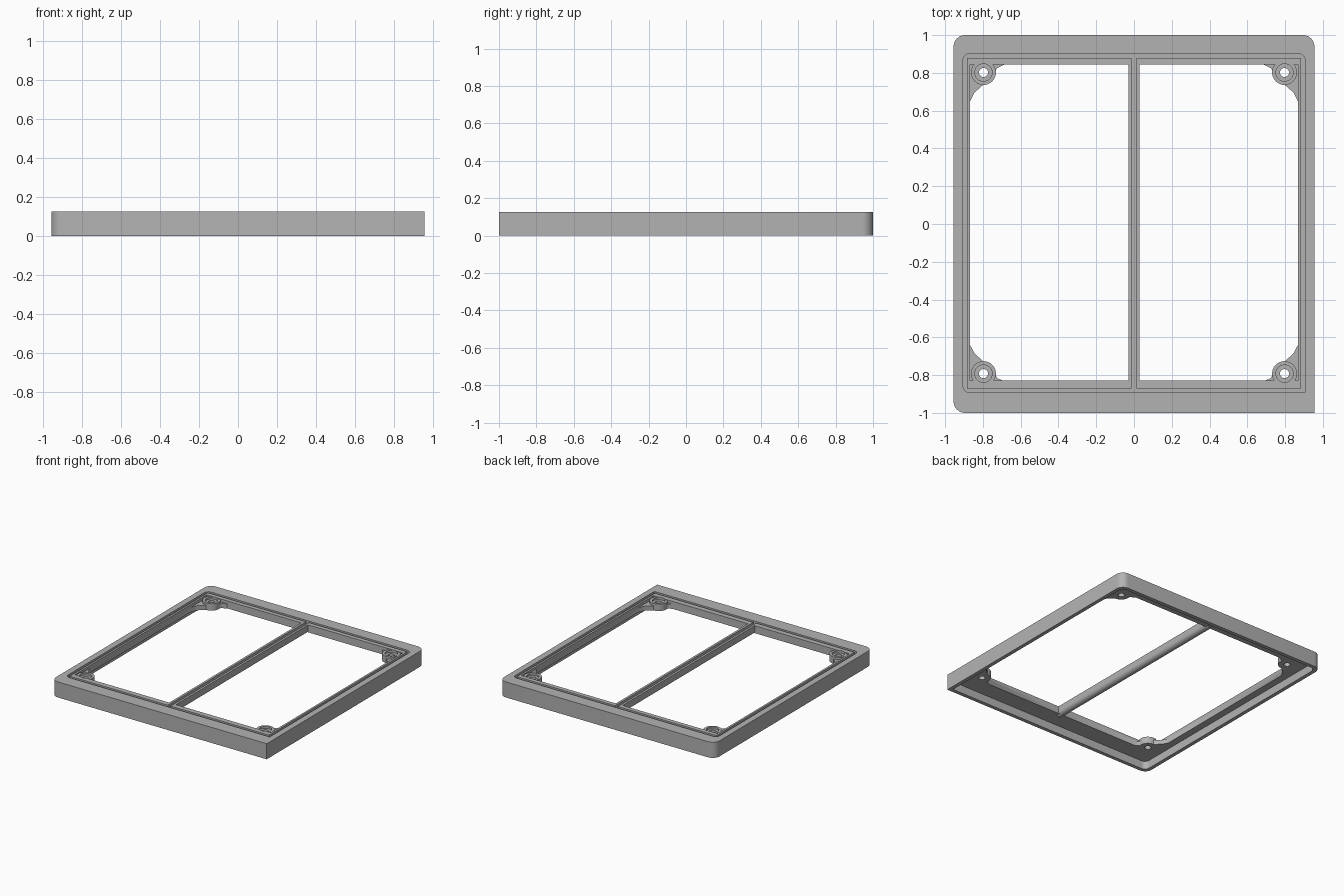
import bpy, bmesh, math
from mathutils import Vector

cube = bpy.data.objects.get("Cube")
if cube:
    bpy.data.objects.remove(cube)

H, CEIL = 0.125, 0.065          # overall height, underside of the flange
BOSS_X, BOSS_Y = 0.797, 0.797
MID = 0.005                     # small offset of the opening toward the back

grey = bpy.data.materials.new("plain_grey")
grey.use_nodes = True
grey.diffuse_color = (0.45, 0.45, 0.45, 1)
grey.node_tree.nodes["Principled BSDF"].inputs["Base Color"].default_value = (0.45, 0.45, 0.45, 1)


def prism(name, points, z0, z1, direction=Vector((0, 0, 1)), origin=None):
    """Extrude a flat outline from z0 to z1 (or along y for bar profiles)."""
    bm = bmesh.new()
    if direction.z:
        verts = [bm.verts.new((x, y, z0)) for x, y in points]
    else:
        verts = [bm.verts.new((x, z0, z)) for x, z in points]
    face = bm.faces.new(verts)
    out = bmesh.ops.extrude_face_region(bm, geom=[face])
    moved = [v for v in out["geom"] if isinstance(v, bmesh.types.BMVert)]
    bmesh.ops.translate(bm, verts=moved, vec=direction * (z1 - z0))
    bmesh.ops.recalc_face_normals(bm, faces=bm.faces)
    mesh = bpy.data.meshes.new(name)
    bm.to_mesh(mesh)
    bm.free()
    mesh.materials.append(grey)
    obj = bpy.data.objects.new(name, mesh)
    bpy.context.collection.objects.link(obj)
    return obj


def outline(x, y0, y1, r):
    """Rectangle with three rounded corners; the front left one stays sharp."""
    pts = [(x, y0)]
    for cx, cy, start in ((x - r, y1 - r, 0), (r - x, y1 - r, 90), (r - x, y0 + r, 180)):
        for i in range(9 if r else 1):
            a = math.radians(start + i * 11.25)
            pts.append((cx + r * math.cos(a), cy + r * math.sin(a)))
    return pts


def circle(x, y, r, n=32):
    return [(x + r * math.cos(math.tau * i / n), y + r * math.sin(math.tau * i / n)) for i in range(n)]


def combine(base, other, operation):
    mod = base.modifiers.new(operation, 'BOOLEAN')
    mod.operation, mod.solver, mod.object = operation, 'EXACT', other
    bpy.ops.object.select_all(action='DESELECT')
    bpy.context.view_layer.objects.active = base
    base.select_set(True)
    bpy.ops.object.modifier_apply(modifier=mod.name)
    bpy.data.objects.remove(other)


# Outer body, hollow from below, with one large opening
frame = prism("frame", outline(0.955, -1, 1, 0.06), 0, H)
combine(frame, prism("recess", outline(0.925, -0.97, 0.97, 0.04), -0.1, CEIL), 'DIFFERENCE')
combine(frame, prism("opening", outline(0.868, -0.828, 0.845, 0), -0.1, 0.3), 'DIFFERENCE')

# Centre bar with a rounded underside
bar = [(0.03, H), (-0.03, H)]
bar += [(-0.03 * math.cos(math.pi * i / 10), 0.085 - 0.03 * math.sin(math.pi * i / 10)) for i in range(11)]
combine(frame, prism("bar", bar, -0.86, 0.87, Vector((0, 1, 0))), 'UNION')

# Corner webs and screw bosses
WEB = [(0.89, 0.62), (0.868, 0.65), (0.845, 0.695), (0.80, 0.735), (0.745, 0.79),
       (0.725, 0.825), (0.69, 0.842), (0.67, 0.87), (0.89, 0.87)]
for sx in (-1, 1):
    for sy in (-1, 1):
        web = [(sx * x, sy * (y - MID) + MID) for x, y in WEB]
        bx, by = sx * BOSS_X, sy * BOSS_Y + MID
        combine(frame, prism("web", web, CEIL, 0.102), 'UNION')
        combine(frame, prism("boss", circle(bx, by, 0.066), CEIL, 0.12), 'UNION')
        combine(frame, prism("counterbore", circle(bx, by, 0.046), 0.105, 0.3), 'DIFFERENCE')
        combine(frame, prism("hole", circle(bx, by, 0.024), -0.1, 0.3), 'DIFFERENCE')

# Seal groove around the opening and along the bar
groove = prism("groove", outline(0.905, -0.892, 0.902, 0.035), 0.1, 0.3)
combine(groove, prism("groove_core", outline(0.884, -0.87, 0.88, 0), 0, 0.5), 'DIFFERENCE')
combine(frame, groove, 'DIFFERENCE')
slot = [(-0.012, 0.1), (0.012, 0.1), (0.012, 0.3), (-0.012, 0.3)]
combine(frame, prism("bar_slot", slot, -0.88, 0.89, Vector((0, 1, 0))), 'DIFFERENCE')

# Smooth the rounded corners and bosses only
bpy.ops.object.select_all(action='DESELECT')
frame.select_set(True)
bpy.context.view_layer.objects.active = frame
bpy.ops.object.shade_smooth_by_angle(angle=math.radians(30))
